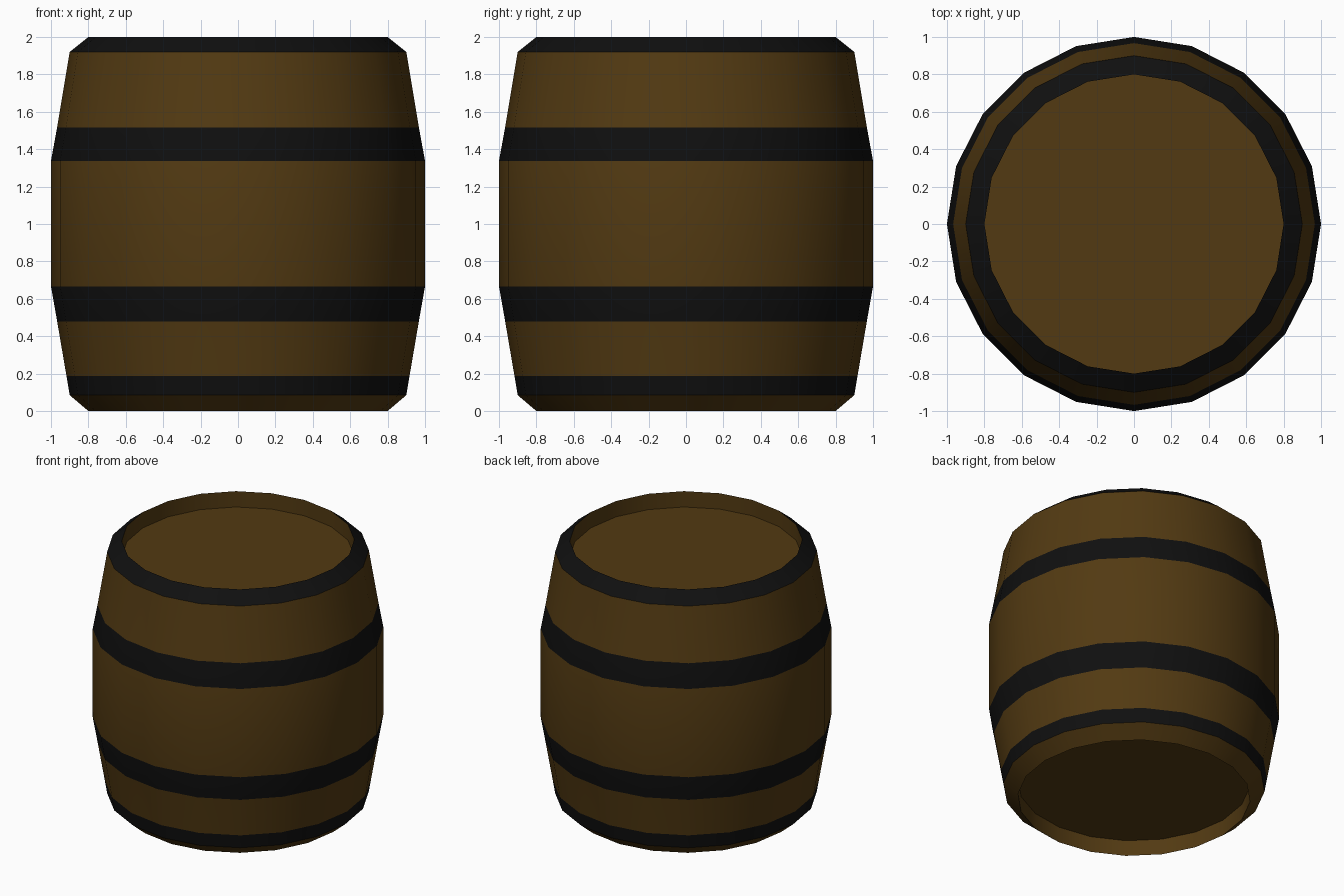
import bpy, bmesh, math

if "Cube" in bpy.data.objects:
    bpy.data.objects.remove(bpy.data.objects["Cube"])

SIDES = 20


def material(name, rgb):
    m = bpy.data.materials.new(name)
    m.diffuse_color = (*rgb, 1)
    m.use_nodes = True
    m.node_tree.nodes["Principled BSDF"].inputs["Base Color"].default_value = m.diffuse_color
    return m


WOOD = material("wood", (0.085, 0.042, 0.006))
IRON = material("iron", (0.005, 0.005, 0.005))


def ring(bm, r, z):
    return [bm.verts.new((r * math.cos(2 * math.pi * i / SIDES),
                          r * math.sin(2 * math.pi * i / SIDES), z))
            for i in range(SIDES)]


def finish(bm, name, mats):
    me = bpy.data.meshes.new(name)
    bm.to_mesh(me)
    bm.free()
    for m in mats:
        me.materials.append(m)
    ob = bpy.data.objects.new(name, me)
    bpy.context.collection.objects.link(ob)
    return ob


# Barrel wall: (radius, height, 1 if the strip above the point is an iron hoop)
profile = [
    (0.80, 0.12, 0),    # inside of the bottom recess
    (0.80, 0.00, 0),    # bottom chamfer
    (0.90, 0.085, 1),   # lowest hoop
    (0.917, 0.187, 0),
    (0.967, 0.48, 1),   # lower hoop
    (1.00, 0.667, 0),   # straight middle
    (1.00, 1.337, 1),   # upper hoop
    (0.967, 1.517, 0),
    (0.90, 1.92, 1),    # top chamfer hoop
    (0.80, 2.00, 0),    # inside of the top recess
    (0.80, 1.88, 0),
]
bm = bmesh.new()
rings = [ring(bm, r, z) for r, z, _ in profile]
for (lo, hi), (_, _, mat) in zip(zip(rings, rings[1:]), profile):
    for i in range(SIDES):
        j = (i + 1) % SIDES
        f = bm.faces.new((lo[i], lo[j], hi[j], hi[i]))
        f.material_index = mat
wall = finish(bm, "staves_and_hoops", [WOOD, IRON])
bpy.context.view_layer.objects.active = wall
wall.select_set(True)
bpy.ops.object.shade_smooth_by_angle(angle=math.radians(30))

# Recessed flat heads
for name, z, up in (("bottom_head", 0.12, False), ("top_head", 1.88, True)):
    bm = bmesh.new()
    verts = ring(bm, 0.80, z)
    bm.faces.new(verts if up else verts[::-1])
    finish(bm, name, [WOOD])
